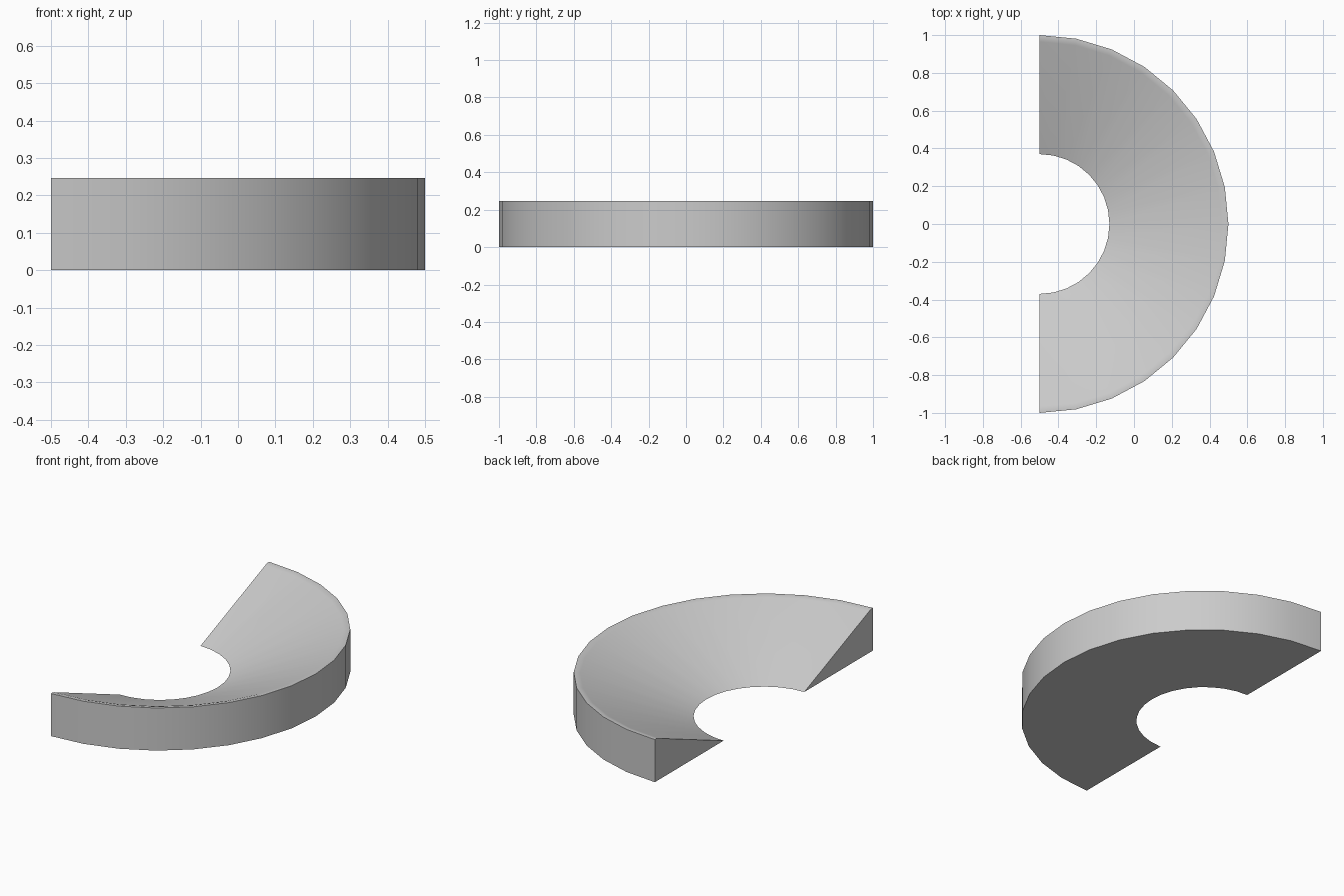
import bpy
import bmesh
import math
from mathutils import Matrix, Vector

cube = bpy.data.objects.get("Cube")
if cube:
    bpy.data.objects.remove(cube, do_unlink=True)

SEGMENTS = 16
CENTRE_X = -0.5

# Wedge cross-section as (radius, height): sloped bowl side with a softened rim
PROFILE = [(0.37, 0), (1, 0), (1, 0.247), (0.985, 0.247), (0.965, 0.241)]

# Single plain grey finish
grey = bpy.data.materials.new("light_grey")
grey.use_nodes = True
colour = (0.6, 0.6, 0.6, 1)
grey.diffuse_color = colour
grey.node_tree.nodes["Principled BSDF"].inputs["Base Color"].default_value = colour

# Sweep the cross-section through half a turn
bm = bmesh.new()
start = Matrix.Rotation(-math.pi / 2, 3, "Z")
verts = [bm.verts.new(start @ Vector((r, 0, z))) for r, z in PROFILE]
start_cap = bm.faces.new(verts)
edges = list(start_cap.edges)
swept = bmesh.ops.spin(bm, geom=edges, cent=(0, 0, 0), axis=(0, 0, 1),
                       angle=math.pi, steps=SEGMENTS, use_duplicate=False)

# Close the far end
end_edges = [e for e in swept["geom_last"] if isinstance(e, bmesh.types.BMEdge)]
bmesh.ops.contextual_create(bm, geom=end_edges)
bmesh.ops.recalc_face_normals(bm, faces=bm.faces)
bmesh.ops.translate(bm, verts=bm.verts, vec=(CENTRE_X, 0, 0))

mesh = bpy.data.meshes.new("half_ring_wedge")
bm.to_mesh(mesh)
bm.free()
mesh.materials.append(grey)
ring = bpy.data.objects.new("half_ring_wedge", mesh)
bpy.context.collection.objects.link(ring)

# Smooth the curved walls, keep the rim and end corners crisp
bpy.ops.object.select_all(action="DESELECT")
ring.select_set(True)
bpy.context.view_layer.objects.active = ring
bpy.ops.object.shade_smooth_by_angle(angle=math.radians(30))
